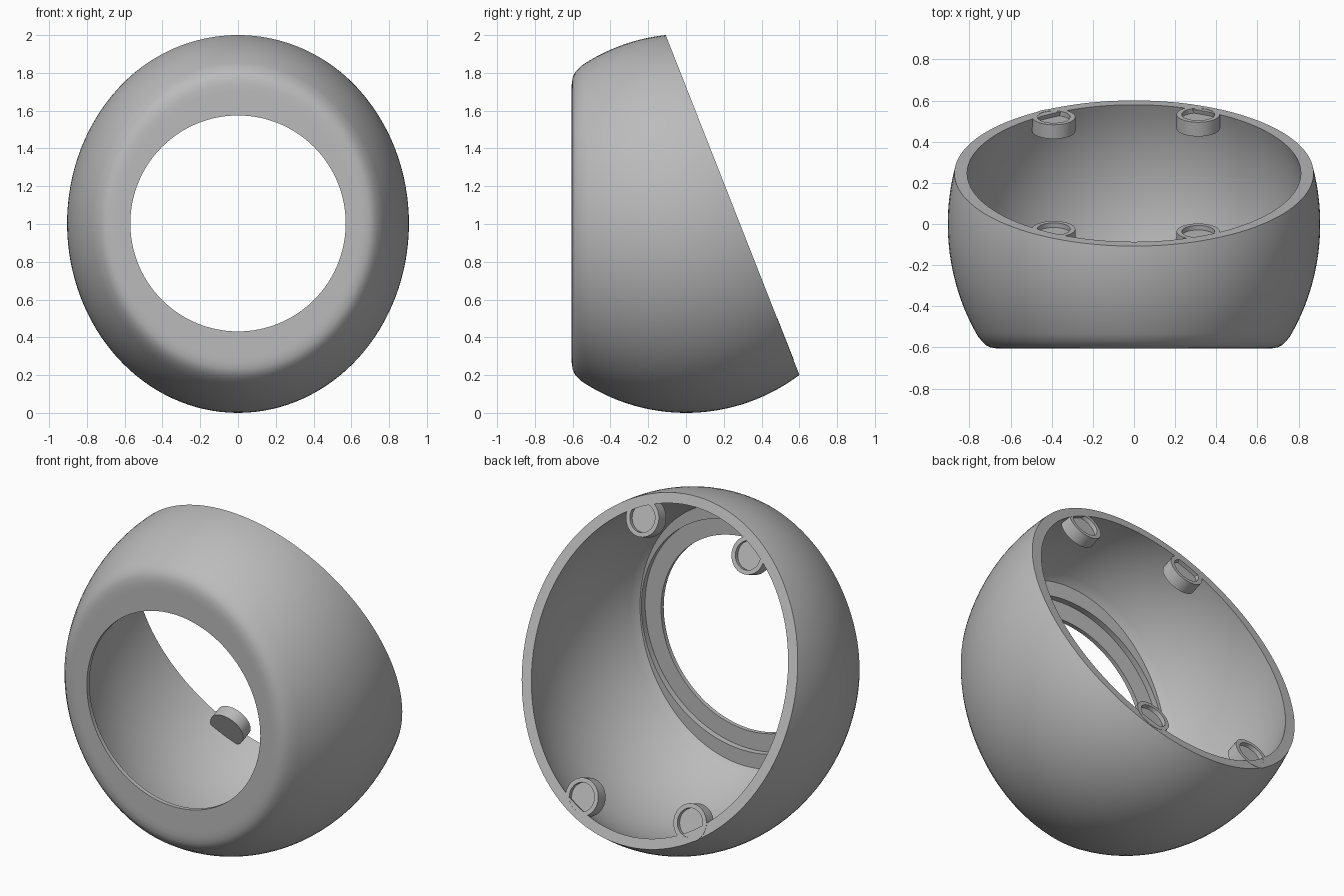
import bpy, bmesh, math
from mathutils import Matrix, Vector

cube = bpy.data.objects.get("Cube")
if cube:
    bpy.data.objects.remove(cube, do_unlink=True)

gray = bpy.data.materials.new("plain gray")
gray.use_nodes = True
gray.diffuse_color = (0.5, 0.5, 0.5, 1)
gray.node_tree.nodes["Principled BSDF"].inputs["Base Color"].default_value = (0.5, 0.5, 0.5, 1)

# Slanted rear opening: plane normal and its distance from the shell centre
NY, NZ, DIST = 0.93, 0.367, 0.265
CENTRE = Vector((0, 0, 1))


def loft(name, rings, closed=False, caps=False):
    """Join rings of equal point count into a smooth-shaded object."""
    bm = bmesh.new()
    loops = [[bm.verts.new(p) for p in ring] for ring in rings]
    pairs = list(zip(loops, loops[1:]))
    if closed:
        pairs.append((loops[-1], loops[0]))
    for a, b in pairs:
        n = len(a)
        for i in range(n):
            j = (i + 1) % n
            bm.faces.new((a[i], a[j], b[j], b[i]))
    if caps:
        bm.faces.new(loops[0])
        bm.faces.new(loops[-1])
    bmesh.ops.recalc_face_normals(bm, faces=bm.faces)
    mesh = bpy.data.meshes.new(name)
    bm.to_mesh(mesh)
    bm.free()
    mesh.materials.append(gray)
    obj = bpy.data.objects.new(name, mesh)
    bpy.context.collection.objects.link(obj)
    bpy.ops.object.select_all(action='DESELECT')
    obj.select_set(True)
    bpy.context.view_layer.objects.active = obj
    bpy.ops.object.shade_smooth_by_angle(angle=math.radians(30))
    return obj


def angles(count):
    return [2 * math.pi * i / count for i in range(count)]


SEGMENTS = 128


def front_ring(radius, y, squeeze=1.0):
    return [CENTRE + Vector((squeeze * radius * math.cos(a), y, radius * math.sin(a)))
            for a in angles(SEGMENTS)]


def bowl_rings(radius, squeeze, front_y, steps=28):
    """Ellipsoid rings from the front edge back to the slanted cut."""
    start = math.acos(-front_y / radius)
    rings = []
    for k in range(steps + 1):
        ring = []
        for a in angles(SEGMENTS):
            side = NZ * math.sin(a)
            tilt = math.atan2(side, -NY) % (2 * math.pi)
            end = tilt - math.acos(DIST / radius / math.hypot(side, NY))
            t = start + (end - start) * k / steps
            r = radius * math.sin(t)
            ring.append(CENTRE + Vector((squeeze * r * math.cos(a),
                                         -radius * math.cos(t), r * math.sin(a))))
        rings.append(ring)
    return rings


# Shell: inner bowl, stepped lens seat, rounded front edge, outer bowl
OUT, INN = 0.905, 0.894
shell_rings = bowl_rings(0.945, INN, -0.50)[::-1]
shell_rings += [front_ring(r, y, INN) for r, y in ((0.787, -0.525), (0.765, -0.545))]
shell_rings += [front_ring(r, y) for r, y in
                ((0.675, -0.545), (0.675, -0.58), (0.57, -0.58), (0.57, -0.605))]
shell_rings += [front_ring(r, y, OUT) for r, y in
                ((0.70, -0.605), (0.735, -0.605), (0.77, -0.60), (0.797, -0.588), (0.816, -0.57))]
shell_rings += bowl_rings(1.0, OUT, -0.55)
shell = loft("shell", shell_rings, closed=True)
shell.scale.z = 1.003

# Magnet cups: short cylinders with a shallow recess, flush with the rim
tilt = Matrix.Rotation(-math.atan2(NY, NZ), 4, 'X')
rim_centre = CENTRE + Vector((0, NY, NZ)) * DIST
cup_profile = ((0.105, -0.072), (0.105, 0.002), (0.08, 0.002), (0.08, -0.022))


def cup(name, x, up):
    rings = [[(r * math.cos(a), r * math.sin(a), h) for a in angles(48)]
             for r, h in cup_profile]
    obj = loft(name, rings, caps=True)
    obj.matrix_world = Matrix.Translation(rim_centre) @ tilt @ Matrix.Translation((x, -up, 0))


for level, sign in (("upper", 1), ("lower", -1)):
    cup(level + "_right_cup", -0.39, sign * 0.742)
    cup(level + "_left_cup", 0.312, sign * 0.775)
